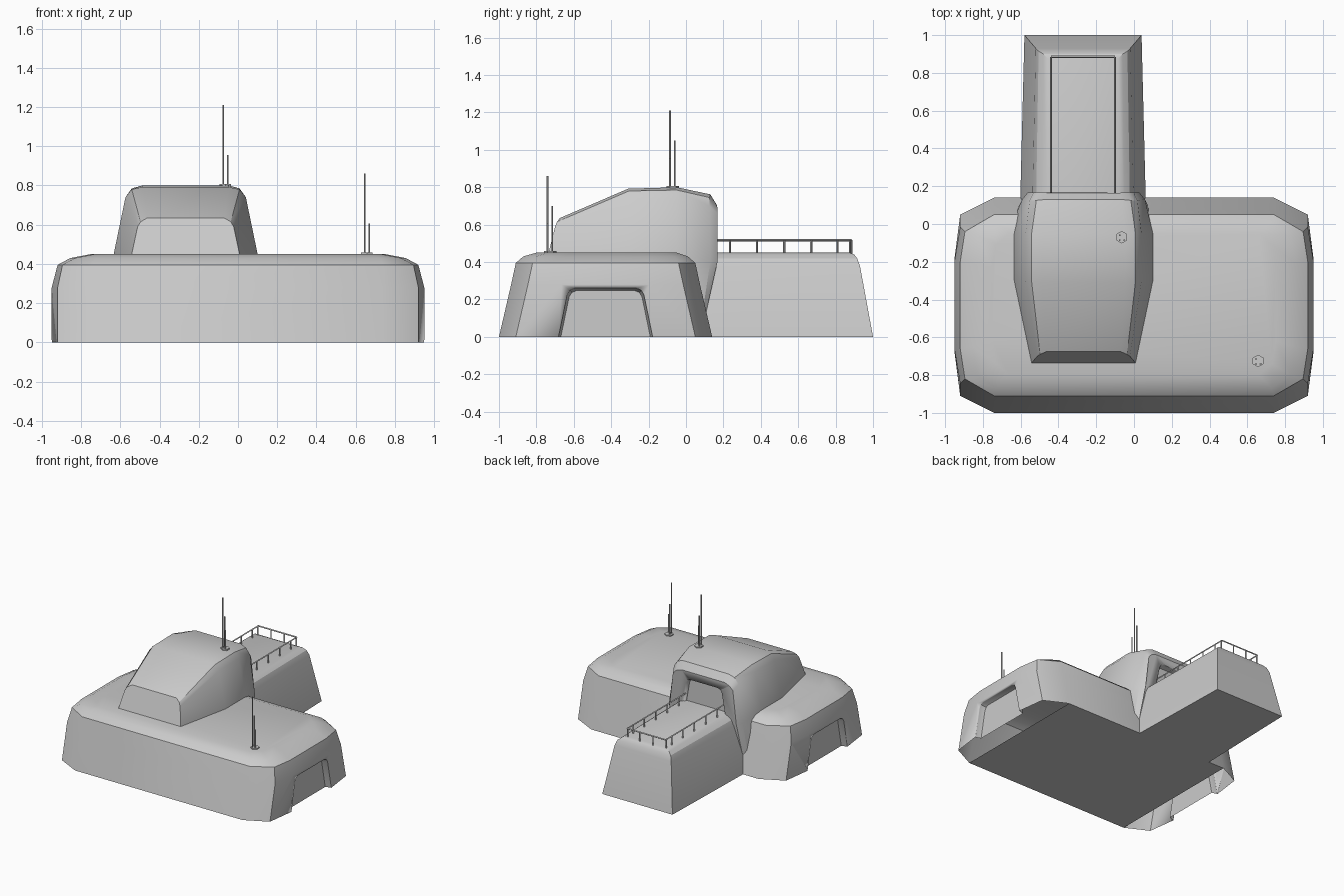
import bpy, bmesh, math

if "Cube" in bpy.data.objects:
    bpy.data.objects.remove(bpy.data.objects["Cube"])

def finish(name, bm, smooth=True):
    bmesh.ops.recalc_face_normals(bm, faces=bm.faces[:])
    me = bpy.data.meshes.new(name)
    bm.to_mesh(me)
    bm.free()
    ob = bpy.data.objects.new(name, me)
    bpy.context.collection.objects.link(ob)
    bpy.ops.object.select_all(action='DESELECT')
    ob.select_set(True)
    bpy.context.view_layer.objects.active = ob
    if smooth:
        bpy.ops.object.shade_smooth_by_angle(angle=math.radians(28))
    return ob

def loft(name, rings, smooth=True):
    """Skin closed rings of equal length and cap both ends."""
    bm = bmesh.new()
    vs = [[bm.verts.new(p) for p in r] for r in rings]
    n = len(vs[0])
    for a, b in zip(vs, vs[1:]):
        for i in range(n):
            j = (i + 1) % n
            bm.faces.new((a[i], a[j], b[j], b[i]))
    bm.faces.new(vs[0])
    bm.faces.new(vs[-1])
    return finish(name, bm, smooth)

def cut(target, cutter):
    m = target.modifiers.new("recess", 'BOOLEAN')
    m.operation, m.solver, m.object = 'DIFFERENCE', 'EXACT', cutter
    bpy.ops.object.select_all(action='DESELECT')
    target.select_set(True)
    bpy.context.view_layer.objects.active = target
    bpy.ops.object.modifier_apply(modifier=m.name)
    bpy.data.objects.remove(cutter)

def bars(name, segs, r, n=4):
    """Thin prisms between pairs of points."""
    from mathutils import Vector
    bm = bmesh.new()
    for p, q in segs:
        p, q = Vector(p), Vector(q)
        rot = (q - p).to_track_quat('Z', 'Y').to_matrix().to_4x4()
        rot.translation = (p + q) / 2
        ret = bmesh.ops.create_cone(bm, cap_ends=True, segments=n, radius1=r, radius2=r, depth=(q - p).length)
        bmesh.ops.transform(bm, matrix=rot, verts=ret['verts'])
    return finish(name, bm, False)

def mirrored(half):
    return half + [(-u, z) for u, z in reversed(half)]

# Main hall: chamfered plan outlines stacked upward
def plan(z, y0, y1, xa, xb, X, c, d):
    side = [(xa, y0), (xb, y0 + c), (X, y0 + d), (X, y1 - d), (xb, y1 - c), (xa, y1)]
    return [(x, y, z) for x, y in side] + [(-x, y, z) for x, y in reversed(side)]

hall = loft("main_hall", [
    plan(0, -1.0, .14, .74, .92, .95, .09, .32),
    plan(.28, -.935, .075, .74, .92, .95, .09, .27),
    plan(.395, -.91, .05, .74, .895, .92, .09, .25),
    plan(.43, -.87, .01, .73, .83, .855, .07, .22),
    plan(.45, -.80, -.05, .66, .73, .75, .06, .18)])

# Tapered door recesses at both ends of the hall
door = mirrored([(.258, -.03), (.205, .225), (.19, .25), (.165, .26)])
for s in (-1, 1):
    cut(hall, loft("door_cutter", [
        [(s * 1.05, -.43 + u, z) for u, z in door],
        [(s * .945, -.43 + u, z) for u, z in door],
        [(s * .905, -.43 + u * .95, z * .95) for u, z in door]]))

# Floor covers only the middle of the hall; the ends are open below
bm = bmesh.new()
bm.from_mesh(hall.data)
under = [f for f in bm.faces if f.normal.z < -.9 and f.calc_center_median().z < .005]
bmesh.ops.delete(bm, geom=under, context='FACES')
bm.to_mesh(hall.data)
bm.free()
bm = bmesh.new()
bm.faces.new([bm.verts.new(p) for p in ((-.74, .14, 0), (.74, .14, 0), (.74, -1, 0), (-.74, -1, 0))])
floor = finish("hall_floor", bm)
floor.data.flip_normals() if floor.data.polygons[0].normal.z > 0 else None

# Rear annex
def annex_ring(z, y1, w0, w1):
    cx = -.27
    return [(cx - w0, .02, z), (cx + w0, .02, z), (cx + w1, y1, z), (cx - w1, y1, z)]

loft("rear_annex", [
    annex_ring(0, 1.0, .335, .31),
    annex_ring(.38, .93, .27, .25),
    annex_ring(.42, .915, .25, .235),
    annex_ring(.44, .90, .22, .21),
    annex_ring(.45, .875, .19, .185)])

# Tower: arched sections from front to back, each half given as (y, z, half width)
sections = [
    [(-.742, .43, .28), (-.735, .45, .275), (-.70, .59, .245), (-.69, .615, .23), (-.675, .635, .195)],
    [(-.30, .38, .38), (-.30, .45, .367), (-.30, .74, .307), (-.305, .78, .275), (-.31, .792, .22)],
    [(-.05, .14, .40), (-.05, .45, .367), (-.05, .74, .307), (-.05, .785, .275), (-.05, .80, .22)],
    [(.09, .14, .345), (.13, .40, .325), (.125, .70, .285), (.125, .745, .25), (.13, .762, .20)],
    [(.105, .12, .31), (.168, .40, .295), (.168, .66, .265), (.168, .69, .235), (.165, .705, .19)]]
cx = -.267
tower = loft("tower", [
    [(cx - w, y, z) for y, z, w in s] + [(cx + w, y, z) for y, z, w in reversed(s)]
    for s in sections])

# Doorway from the tower onto the annex roof
door = mirrored([(.19, .44), (.16, .61), (.15, .635), (.125, .645)])
cut(tower, loft("tower_door_cutter", [
    [(-.27 + u, .30, z) for u, z in door],
    [(-.27 + u, .165, z) for u, z in door],
    [(-.27 + u * .94, .125, .44 + (z - .44) * .94) for u, z in door]]))

# Roof railing
L, R, B, T = -.44, -.10, .885, .517
segs = [((L, .15, T), (L, B, T)), ((R, .15, T), (R, B, T)), ((L, B, T), (R, B, T))]
posts = [(x, y) for x in (L, R) for y in (.235, .38, .525, .67, .81, .877)]
posts += [(L + (R - L) * t, B) for t in (.33, .67)]
segs += [((x, y, .43), (x, y, T)) for x, y in posts]
bars("roof_railing", segs, .006)

# Antenna clusters: hexagonal plate with three masts
for name, x, y, z in (("tower_antenna", -.065, -.07, .80), ("hall_antenna", .657, -.725, .45)):
    bars(name + "_plate", [((x, y, z - .015), (x, y, z + .008))], .033, 6)
    masts = [(-.011, -.015, .41), (-.011, .01, .25), (.013, -.015, .155)]
    bars(name + "_masts", [((x + a, y + b, z), (x + a, y + b, z + h)) for a, b, h in masts], .005, 6)
